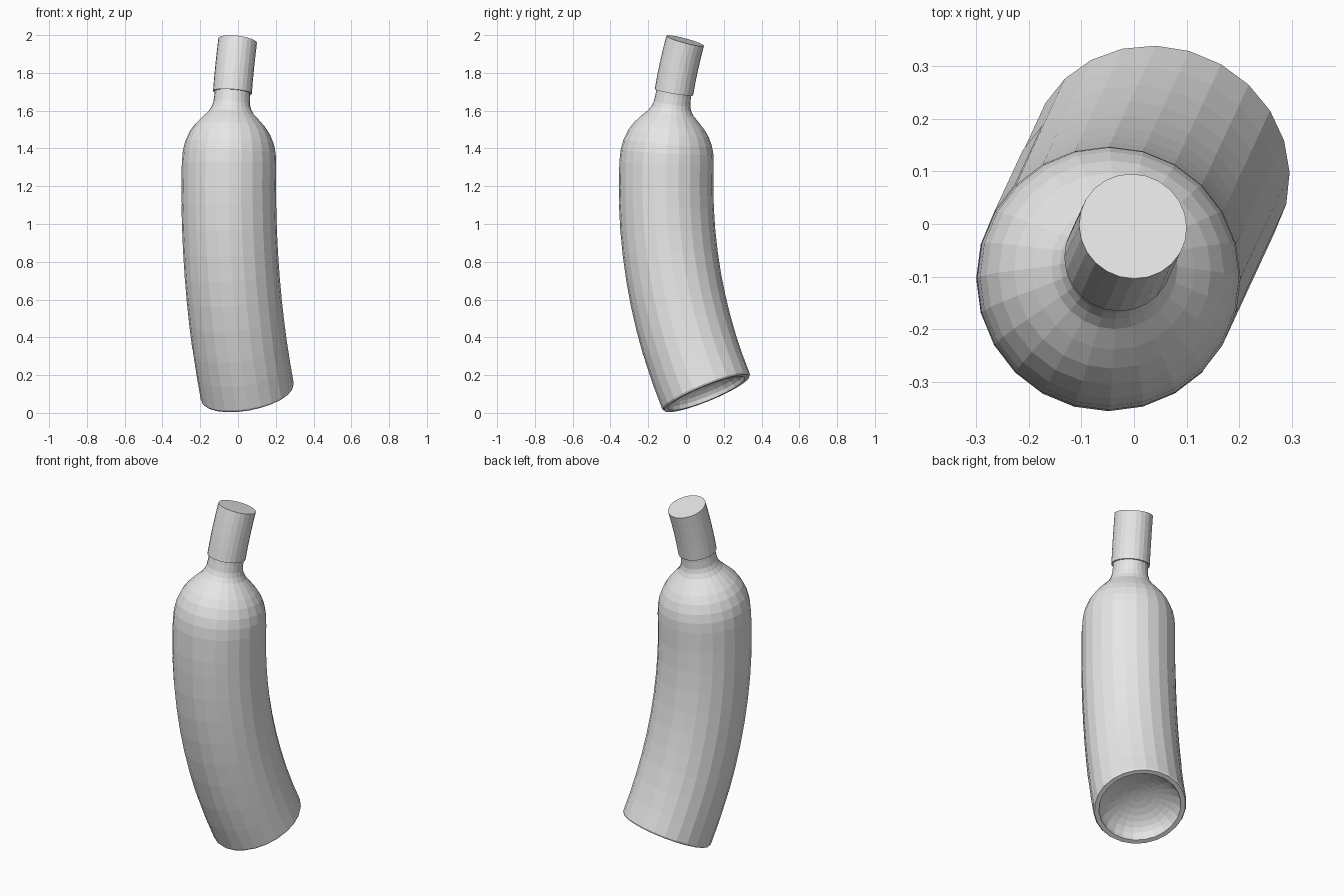
import bpy, bmesh, math
from mathutils import Vector

cube = bpy.data.objects.get("Cube")
if cube:
    bpy.data.objects.remove(cube)

SIDES = 24
BEND_RADIUS = 2.68      # radius of the arc the bottle follows
UPRIGHT = 1.136         # arc length at which the bottle stands vertical
LEAN = Vector((0.42, 0.907, 0)).normalized()

grey = bpy.data.materials.new("grey")
grey.use_nodes = True
grey.diffuse_color = (0.8, 0.8, 0.8, 1)
grey.node_tree.nodes["Principled BSDF"].inputs["Base Color"].default_value = (0.8, 0.8, 0.8, 1)


def bend(co):
    """Bend a point of the straight bottle along the arc."""
    angle = (co.z - UPRIGHT) / BEND_RADIUS
    out = co.dot(LEAN)
    side = Vector((co.x, co.y, 0)) - LEAN * out
    reach = BEND_RADIUS - out
    along = BEND_RADIUS - reach * math.cos(angle) - 0.116
    return side + LEAN * along + Vector((0, 0, 1.206 + reach * math.sin(angle)))


def lathe(name, profile, first=0, count=SIDES):
    """Turn (radius, height) points around the axis, then bend the result."""
    bm = bmesh.new()
    full = count == SIDES
    rings = []
    for r, z in profile:
        if r == 0:
            rings.append([bm.verts.new((0, 0, z))] * (count + 1))
            continue
        ring = []
        for i in range(count if full else count + 1):
            a = math.tau * (first + i) / SIDES
            ring.append(bm.verts.new((r * math.cos(a), r * math.sin(a), z)))
        rings.append(ring + ring[:1] if full else ring)
    for low, high in zip(rings, rings[1:]):
        for i in range(count):
            corners = dict.fromkeys((low[i], low[i + 1], high[i + 1], high[i]))
            bm.faces.new(list(corners))
    for v in bm.verts:
        v.co = bend(v.co)
    mesh = bpy.data.meshes.new(name)
    bm.to_mesh(mesh)
    bm.free()
    mesh.materials.append(grey)
    obj = bpy.data.objects.new(name, mesh)
    bpy.context.collection.objects.link(obj)
    return obj


def wall(radius, start, end, steps):
    return [(radius, start + (end - start) * i / steps) for i in range(steps + 1)]


# Hollow dome under the base, rim, body, shoulder and neck
dome = [(0.22 * math.sin(a), 0.1 * math.cos(a))
        for a in (math.pi / 2 * i / 8 for i in range(1, 9))]
shoulder = [(0.246, 1.31), (0.235, 1.36), (0.214, 1.41), (0.187, 1.45), (0.155, 1.485),
            (0.12, 1.52), (0.105, 1.545), (0.097, 1.57), (0.094, 1.61)]
lathe("bottle", [(0, 0.1)] + dome + [(0.244, 0)] + wall(0.25, 0.01, 1.25, 10)
      + shoulder + [(0.093, 1.66), (0, 1.66)])

# Cap sleeve over the neck
lathe("cap", [(0.093, 1.63)] + wall(0.103, 1.63, 1.911, 4) + [(0, 1.911)])

# Thin label around half of the body
lathe("label", wall(0.2515, 0.29, 1.04, 6), first=9, count=12)
